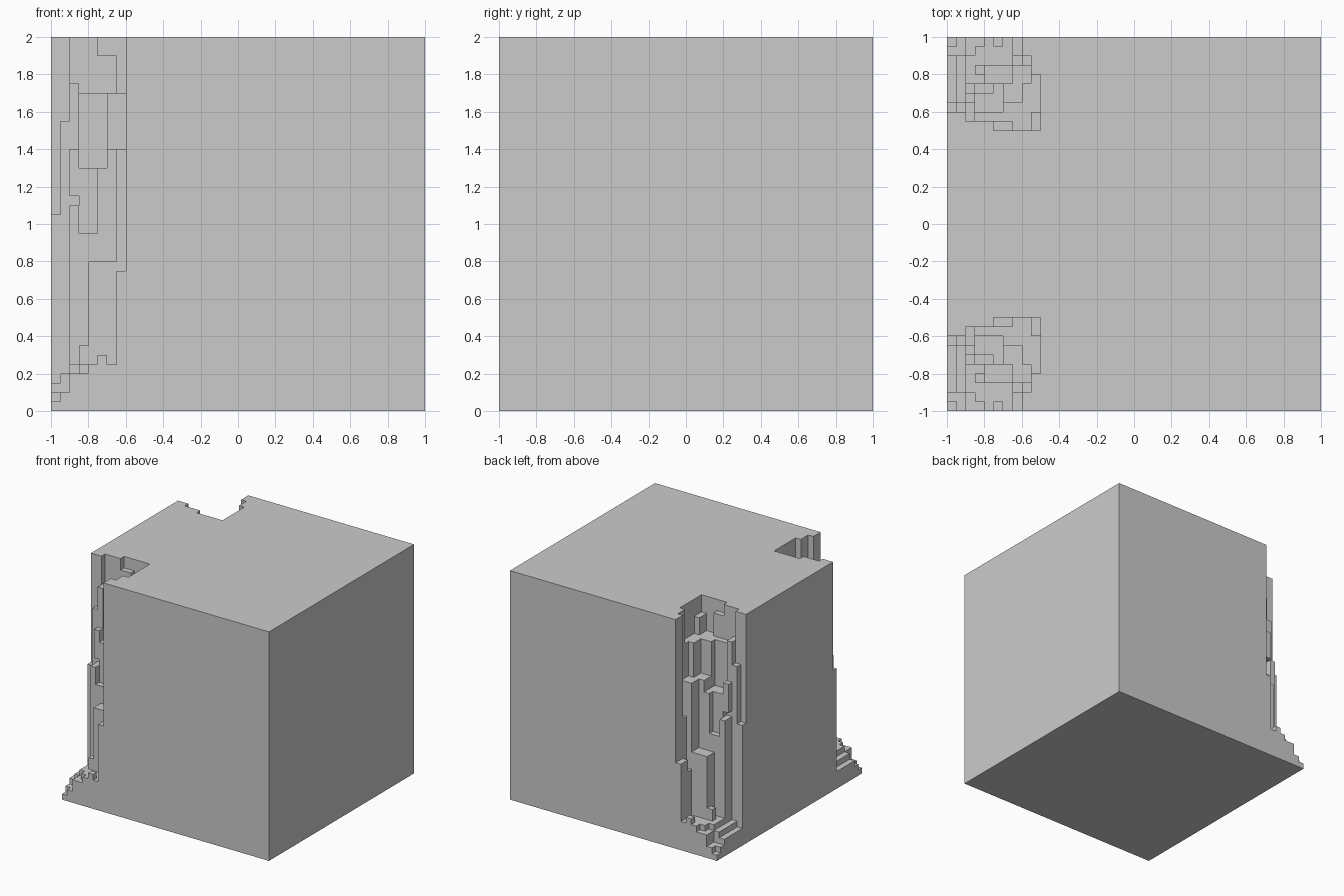
import bpy, bmesh

if "Cube" in bpy.data.objects:
    bpy.data.objects.remove(bpy.data.objects["Cube"])

U = 0.05          # step size of the weathered corners
N = 10            # corner is N x N steps in plan
FULL = 40         # block height in steps

# Height of the stone, in steps, in the broken corner.
# Rows run inward from the front face, columns inward from the left face.
corner = [
    [1, 2, 4, 4, 5, 6, 5, 15, 40, 40],
    [2, 2, 4, 5, 5, 5, 5, 15, 40, 40],
    [3, 4, 5, 5, 5, 5, 5, 13, 22, 40],
    [3, 4, 5, 7, 16, 16, 16, 28, 28, 40],
    [3, 4, 5, 5, 16, 16, 16, 28, 28, 34],
    [3, 4, 22, 19, 19, 26, 28, 28, 34, 34],
    [3, 4, 28, 26, 26, 26, 28, 28, 34, 34],
    [21, 31, 35, 26, 26, 26, 34, 34, 34, 34],
    [40, 40, 35, 34, 34, 34, 34, 34, 34, 37],
    [40, 40, 40, 40, 40, 38, 38, 34, 34, 37],
]

# Plan divisions: fine in the corners, one wide cell elsewhere
xs = [-1 + U * i for i in range(N + 1)] + [1]
ys = [-1 + U * j for j in range(N + 1)] + [1 - U * j for j in range(N, -1, -1)]
NX, NY = len(xs) - 1, len(ys) - 1


def solid(i, j, k):
    if not (0 <= i < NX and 0 <= j < NY and 0 <= k < FULL):
        return False
    j = min(j, NY - 1 - j)              # back corner mirrors the front one
    if i >= N or j >= N:
        return True
    if (i, j, k) == (2, 6, 22):         # small undercut
        return False
    return k < corner[j][i]


# Corner offsets of each face of a cell, by outward direction
SIDES = {
    (-1, 0, 0): [(0, 0, 0), (0, 0, 1), (0, 1, 1), (0, 1, 0)],
    (1, 0, 0): [(1, 0, 0), (1, 1, 0), (1, 1, 1), (1, 0, 1)],
    (0, -1, 0): [(0, 0, 0), (1, 0, 0), (1, 0, 1), (0, 0, 1)],
    (0, 1, 0): [(0, 1, 0), (0, 1, 1), (1, 1, 1), (1, 1, 0)],
    (0, 0, -1): [(0, 0, 0), (0, 1, 0), (1, 1, 0), (1, 0, 0)],
    (0, 0, 1): [(0, 0, 1), (1, 0, 1), (1, 1, 1), (0, 1, 1)],
}

bm = bmesh.new()
verts = {}


def vert(a, b, c):
    if (a, b, c) not in verts:
        verts[a, b, c] = bm.verts.new((xs[a], ys[b], c * U))
    return verts[a, b, c]


# Stone block skin: only faces between solid and air
for i in range(NX):
    for j in range(NY):
        for k in range(FULL):
            if not solid(i, j, k):
                continue
            for (dx, dy, dz), quad in SIDES.items():
                if not solid(i + dx, j + dy, k + dz):
                    bm.faces.new([vert(i + a, j + b, k + c) for a, b, c in quad])

# Merge coplanar cells into clean flat faces
bmesh.ops.dissolve_limit(bm, angle_limit=0.01, verts=bm.verts[:], edges=bm.edges[:])

mesh = bpy.data.meshes.new("stone_block")
bm.to_mesh(mesh)
bm.free()
block = bpy.data.objects.new("stone_block", mesh)
bpy.context.collection.objects.link(block)
